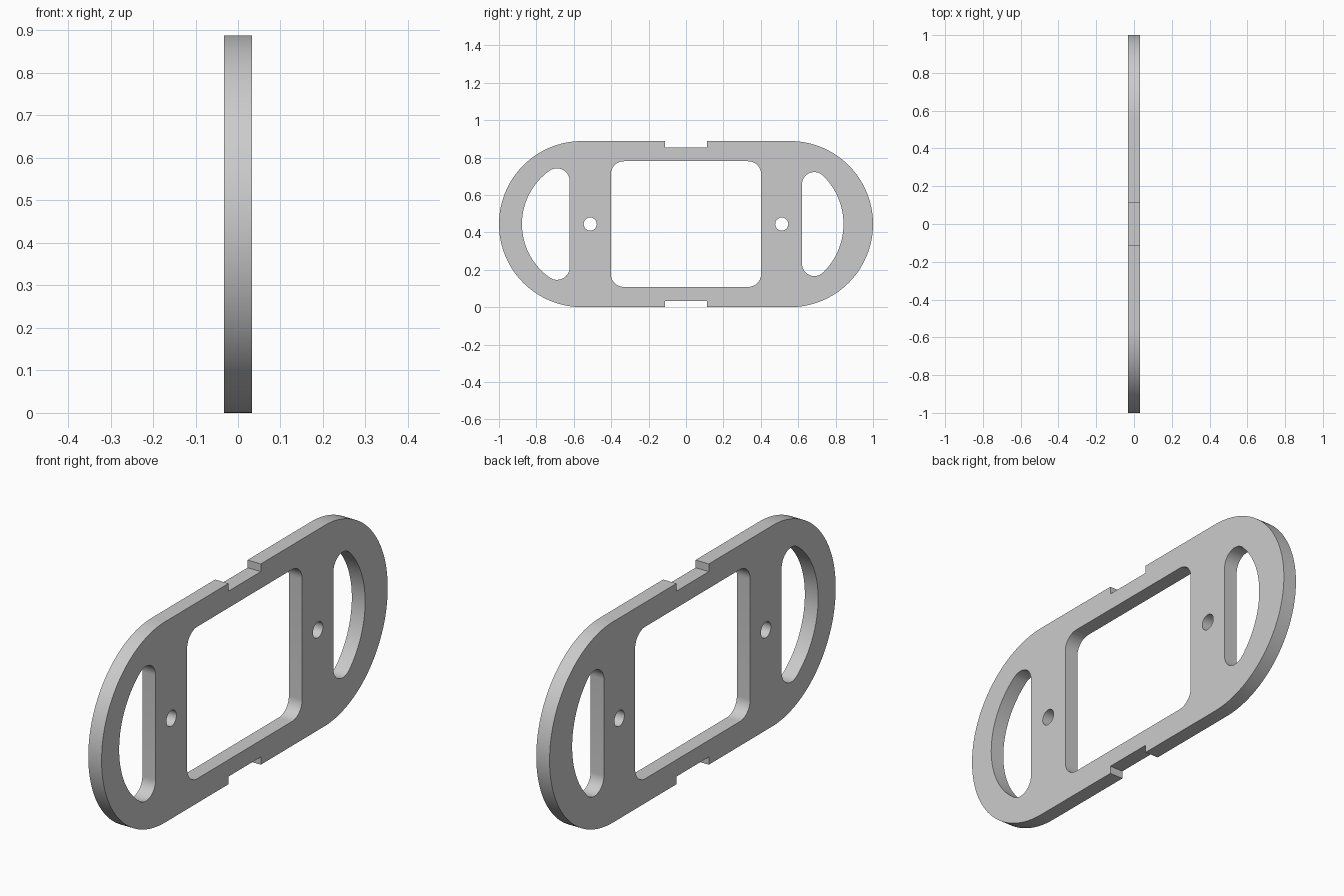
import bpy, bmesh
from math import sin, cos, pi, atan2
from mathutils import Matrix

cube = bpy.data.objects.get("Cube")
if cube:
    bpy.data.objects.remove(cube, do_unlink=True)

MID = 0.444        # half height, also the height of the centre line
HALF_THICK = 0.0325


def arc(cx, cz, r, start, end, steps):
    return [(cx + r * cos(start + (end - start) * i / steps),
             cz + r * sin(start + (end - start) * i / steps))
            for i in range(steps + 1)]


def outline():
    # Stadium with a shallow notch in the middle of each long edge
    c, n, d = 1 - MID, 0.113, 0.034
    top = [(n, MID), (n, MID - d), (-n, MID - d), (-n, MID)]
    bottom = [(-x, -z) for x, z in top]
    return (arc(c, 0, MID, -pi / 2, pi / 2, 64) + top
            + arc(-c, 0, MID, pi / 2, 3 * pi / 2, 64) + bottom)


def rounded_window(w, h, r):
    points = []
    for i, (sx, sz) in enumerate([(1, 1), (-1, 1), (-1, -1), (1, -1)]):
        points += arc(sx * (w - r), sz * (h - r), r, i * pi / 2, (i + 1) * pi / 2, 12)
    return points


def grip_slot(side, flat, tip, h, r):
    # D shape: straight inner side, large outer arc, tangent corner fillets
    d, k = tip - flat - r, h - r
    big = (d * d + k * k - r * r) / (2 * (d - r))
    centre = tip - big
    a = atan2(k, flat + r - centre)
    points = (arc(flat + r, -k, r, -pi, -a, 16)
              + arc(centre, 0, big, -a, a, 48)[1:-1]
              + arc(flat + r, k, r, a, pi, 16))
    return [(side * x, z) for x, z in points]


def bolt_hole(x):
    return arc(x, 0, 0.035, 0, 2 * pi, 32)[:-1]


# Flat profile with all openings, extruded to the plate thickness
curve = bpy.data.curves.new("plate_profile", "CURVE")
curve.dimensions = "2D"
curve.fill_mode = "BOTH"
curve.extrude = HALF_THICK
loops = [outline(), rounded_window(0.402, 0.336, 0.07),
         grip_slot(-1, 0.622, 0.877, 0.298, 0.068),
         grip_slot(1, 0.62, 0.842, 0.278, 0.066),
         bolt_hole(-0.512), bolt_hole(0.512)]
for loop in loops:
    spline = curve.splines.new("POLY")
    spline.points.add(len(loop) - 1)
    for point, (x, z) in zip(spline.points, loop):
        point.co = (x, z, 0, 1)
    spline.use_cyclic_u = True

plate = bpy.data.objects.new("handle_plate", curve)
bpy.context.collection.objects.link(plate)
bpy.ops.object.select_all(action="DESELECT")
plate.select_set(True)
bpy.context.view_layer.objects.active = plate
bpy.ops.object.convert(target="MESH")
plate = bpy.context.object
plate.name = "handle_plate"

# Stand the plate upright along y, and weld its seams
upright = Matrix(((0, 0, 1, 0), (1, 0, 0, 0), (0, 1, 0, MID), (0, 0, 0, 1)))
bm = bmesh.new()
bm.from_mesh(plate.data)
bm.transform(upright)
bmesh.ops.remove_doubles(bm, verts=bm.verts, dist=0.0001)
bmesh.ops.recalc_face_normals(bm, faces=bm.faces)
bm.to_mesh(plate.data)
bm.free()

# Single grey finish
grey = bpy.data.materials.new("light_grey")
grey.use_nodes = True
grey.diffuse_color = (0.6, 0.6, 0.6, 1)
grey.node_tree.nodes["Principled BSDF"].inputs["Base Color"].default_value = (0.6, 0.6, 0.6, 1)
plate.data.materials.clear()
plate.data.materials.append(grey)
bpy.ops.object.shade_smooth_by_angle(angle=pi / 6)
